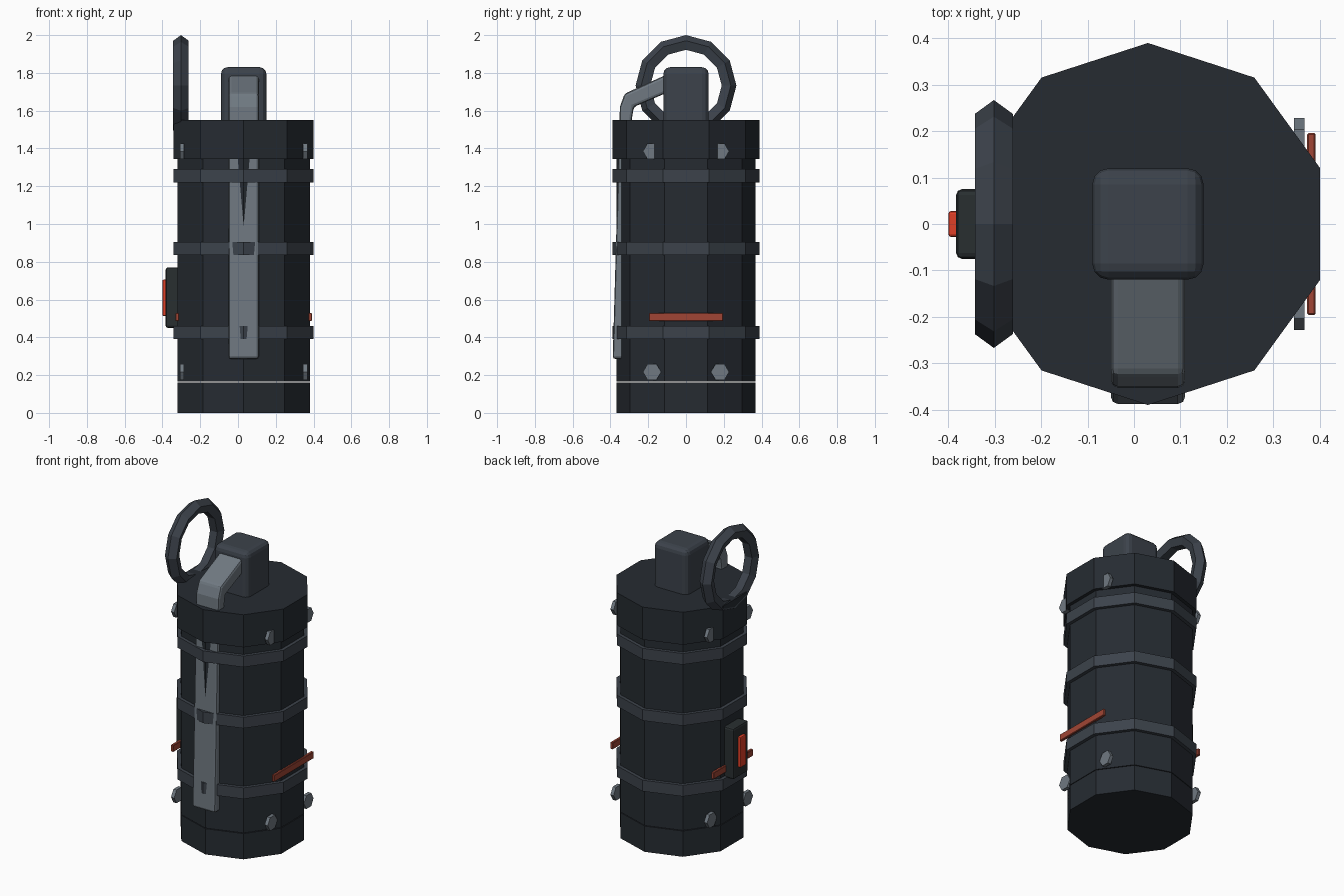
import bpy, bmesh
from math import pi, cos, sin
from mathutils import Matrix

if "Cube" in bpy.data.objects:
    bpy.data.objects.remove(bpy.data.objects["Cube"])

CX = 0.03  # body axis


def material(name, rgb):
    m = bpy.data.materials.new(name)
    m.diffuse_color = (*rgb, 1)
    m.use_nodes = True
    m.node_tree.nodes["Principled BSDF"].inputs["Base Color"].default_value = m.diffuse_color
    return m


DARK = material("dark_steel", (0.019, 0.024, 0.031))
BAND = material("band_steel", (0.045, 0.055, 0.07))
LIGHT = material("light_steel", (0.16, 0.19, 0.22))
PANEL = material("panel_black", (0.022, 0.028, 0.03))
STRIPE = material("dull_red", (0.35, 0.06, 0.035))
BUTTON = material("bright_red", (0.75, 0.05, 0.02))


def finish(name, bm, mat, bevel=0, segments=2):
    bmesh.ops.recalc_face_normals(bm, faces=bm.faces[:])
    mesh = bpy.data.meshes.new(name)
    bm.to_mesh(mesh)
    bm.free()
    mesh.materials.append(mat)
    ob = bpy.data.objects.new(name, mesh)
    bpy.context.collection.objects.link(ob)
    if bevel:
        mod = ob.modifiers.new("bevel", 'BEVEL')
        mod.width, mod.segments = bevel, segments
    return ob


def prism(name, points, direction, mat, bevel=0):
    """Extrude a closed outline of 3D points along a direction."""
    bm = bmesh.new()
    face = bm.faces.new([bm.verts.new(p) for p in points])
    out = bmesh.ops.extrude_face_region(bm, geom=[face])
    verts = [g for g in out["geom"] if isinstance(g, bmesh.types.BMVert)]
    bmesh.ops.translate(bm, verts=verts, vec=direction)
    return finish(name, bm, mat, bevel)


def drum(name, r, z0, z1, mat):
    """Ten-sided cylinder with a corner facing front."""
    ring = [(CX + r * sin(i * pi / 5), -r * cos(i * pi / 5), z0) for i in range(10)]
    return prism(name, ring, (0, 0, z1 - z0), mat)


def box(name, x, y, z, mat, bevel=0, segments=2):
    bm = bmesh.new()
    bmesh.ops.create_cube(bm, size=1)
    for v in bm.verts:
        v.co = [(a + b) / 2 + c * (b - a) for c, (a, b) in zip(v.co, (x, y, z))]
    return finish(name, bm, mat, bevel, segments)


# Canister
drum("base", 0.368, 0, 0.162, DARK)
drum("body", 0.368, 0.166, 1.40, DARK)
drum("top_cap", 0.39, 1.345, 1.55, DARK)
for i, z in enumerate((0.39, 0.835, 1.22)):
    drum(f"band_{i + 1}", 0.39, z, z + 0.07, BAND)

# Fuse head and bent safety lever
box("fuse_head", (-0.09, 0.15), (-0.12, 0.12), (1.50, 1.83), BAND, 0.035, 3)
lever = [(-0.05, 1.81), (-0.12, 1.783), (-0.325, 1.69), (-0.35, 1.62), (-0.388, 0.285),
         (-0.325, 0.285), (-0.286, 1.56), (-0.276, 1.62), (-0.12, 1.687), (-0.05, 1.715)]
prism("safety_lever", [(-0.05, y, z) for y, z in lever], (0.16, 0, 0), LIGHT, 0.015)

# Pull ring
bpy.ops.mesh.primitive_torus_add(major_segments=12, minor_segments=5, major_radius=0.224,
                                 minor_radius=0.043)
ring = bpy.context.object
ring.name = ring.data.name = "pull_ring"
ring.data.transform(Matrix.Translation((-0.302, 0, 1.733)) @ Matrix.Rotation(pi / 2, 4, 'Y'))
ring.data.materials.append(BAND)
for p in ring.data.polygons:
    p.use_smooth = False

# Side panel and button
box("side_panel", (-0.383, -0.29), (-0.075, 0.075), (0.45, 0.77), PANEL, 0.012)
box("panel_button", (-0.40, -0.37), (-0.028, 0.028), (0.513, 0.705), BUTTON, 0.006)

# Red stripes and hexagonal bolts on both sides
for s, side in ((1, "right"), (-1, "left")):
    box(f"stripe_{side}", sorted((CX + s * 0.343, CX + s * 0.361)), (-0.196, 0.196),
        (0.486, 0.529), STRIPE, 0.003, 1)
    for y in (-0.18, 0.18):
        for z in (0.217, 1.385):
            pts = [(CX + s * 0.29, y + 0.048 * cos(k * pi / 3), z + 0.048 * sin(k * pi / 3))
                   for k in range(6)]
            pts = [(CX + s * 0.315, b, c) for _, b, c in pts]
            prism(f"bolt_{side}", pts, (s * 0.022, 0, 0), LIGHT)
